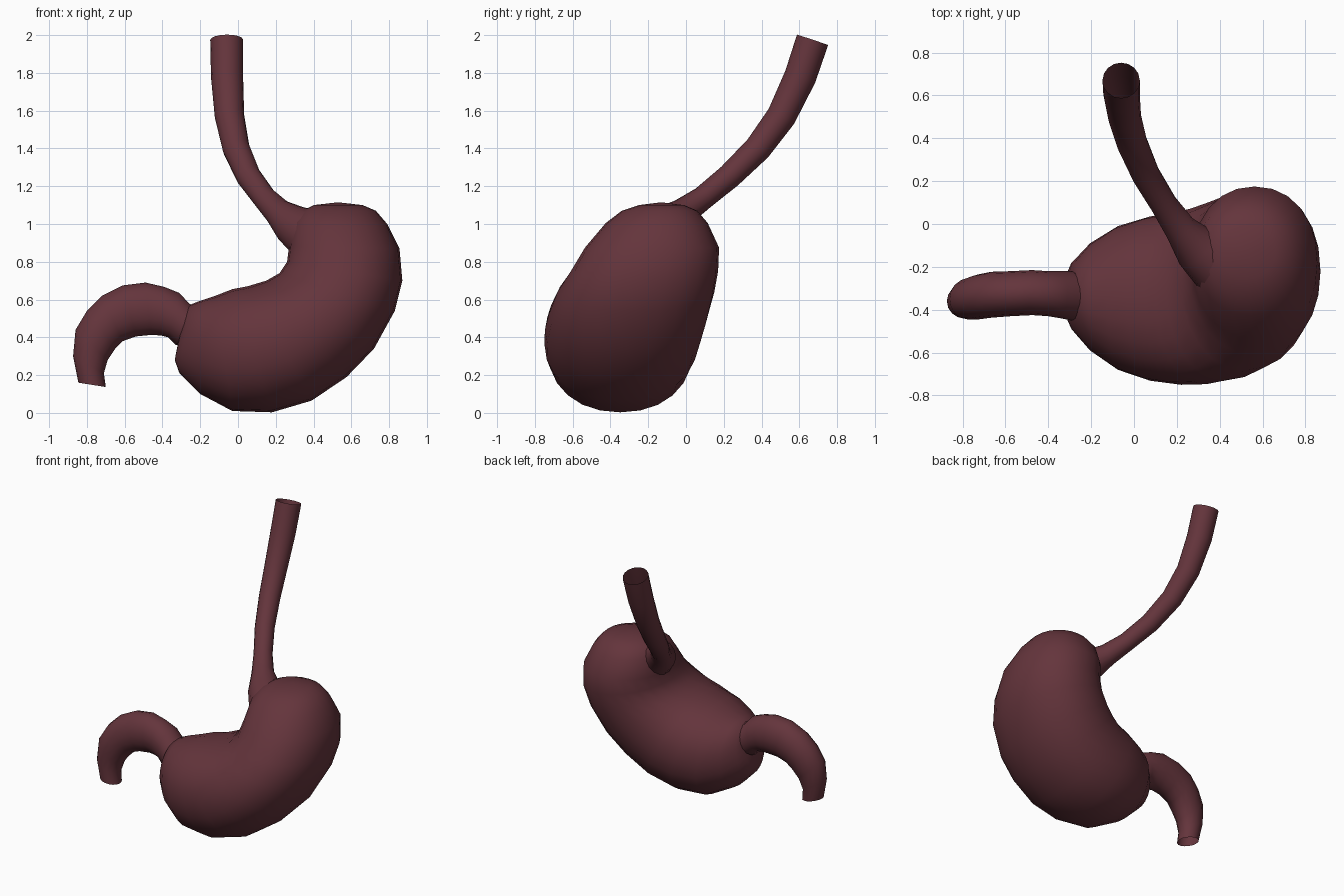
import bpy, bmesh, math
from mathutils import Vector

mat = bpy.data.materials.new("dark flesh red")
mat.diffuse_color = (0.128, 0.035, 0.045, 1)


def loft(name, rings, cap_start=None, cap_end=None):
    """Skin a list of vertex rings; optional pole points close the ends."""
    bm = bmesh.new()
    vr = [[bm.verts.new(p) for p in r] for r in rings]
    n = len(rings[0])
    for a, b in zip(vr, vr[1:]):
        for i in range(n):
            j = (i + 1) % n
            bm.faces.new((a[i], a[j], b[j], b[i]))
    for pole, ring in ((cap_start, vr[0]), (cap_end, vr[-1])):
        if pole:
            c = bm.verts.new(pole)
            for i in range(n):
                bm.faces.new((ring[i], ring[(i + 1) % n], c))
    bmesh.ops.recalc_face_normals(bm, faces=bm.faces)
    me = bpy.data.meshes.new(name)
    bm.to_mesh(me)
    bm.free()
    me.materials.append(mat)
    for p in me.polygons:
        p.use_smooth = True
    ob = bpy.data.objects.new(name, me)
    bpy.context.collection.objects.link(ob)
    return ob


def sections(table, n, power=2.0):
    """Oval rings from inner x,z / outer x,z / centre y / half depth."""
    rings = []
    for xi, zi, xo, zo, yc, ry in table:
        mid = Vector(((xi + xo) / 2, yc, (zi + zo) / 2))
        half = Vector(((xo - xi) / 2, 0, (zo - zi) / 2))
        ring = []
        for k in range(n):
            t = 2 * math.pi * k / n
            c, s = math.cos(t), math.sin(t)
            c = math.copysign(abs(c) ** (2 / power), c)
            s = math.copysign(abs(s) ** (2 / power), s)
            ring.append(mid + half * c + Vector((0, ry * s, 0)))
        rings.append(ring)
    return rings


def tube(path, n):
    """Round rings perpendicular to a path of x, y, z, radius."""
    pts = [Vector(p[:3]) for p in path]
    rings = []
    for i, p in enumerate(pts):
        d = (pts[min(i + 1, len(pts) - 1)] - pts[max(i - 1, 0)]).normalized()
        u = Vector((1, 0, 0))
        u = (u - d * u.dot(d)).normalized()
        v = d.cross(u)
        rings.append([p + (u * math.cos(2 * math.pi * k / n)
                           + v * math.sin(2 * math.pi * k / n)) * path[i][3]
                      for k in range(n)])
    return rings


# Stomach body, from the fundus round to the pylorus
body = [
    (0.40, 1.10, 0.66, 1.10, -0.13, 0.12),
    (0.34, 1.07, 0.73, 1.07, -0.14, 0.20),
    (0.29, 1.01, 0.79, 1.00, -0.155, 0.27),
    (0.27, 0.88, 0.855, 0.87, -0.18, 0.355),
    (0.26, 0.80, 0.87, 0.70, -0.22, 0.39),
    (0.22, 0.74, 0.83, 0.54, -0.265, 0.415),
    (0.15, 0.70, 0.72, 0.34, -0.305, 0.422),
    (0.10, 0.685, 0.575, 0.19, -0.33, 0.417),
    (0.05, 0.67, 0.39, 0.065, -0.345, 0.405),
    (-0.03, 0.655, 0.18, 0.003, -0.348, 0.383),
    (-0.12, 0.62, -0.03, 0.01, -0.345, 0.335),
    (-0.21, 0.59, -0.20, 0.10, -0.34, 0.25),
    (-0.26, 0.57, -0.31, 0.21, -0.335, 0.16),
    (-0.28, 0.53, -0.335, 0.28, -0.335, 0.10),
]
loft("stomach_body", sections(body, 24, 2.15),
     cap_start=(0.53, -0.13, 1.115), cap_end=(-0.31, -0.335, 0.41))

# Duodenum, arching over and down to an open end
duodenum = [
    (-0.33, 0.36, -0.26, 0.58, -0.335, 0.115),
    (-0.37, 0.40, -0.31, 0.635, -0.33, 0.11),
    (-0.41, 0.41, -0.39, 0.667, -0.325, 0.105),
    (-0.46, 0.413, -0.49, 0.69, -0.32, 0.105),
    (-0.54, 0.405, -0.61, 0.675, -0.325, 0.105),
    (-0.61, 0.38, -0.72, 0.62, -0.33, 0.107),
    (-0.65, 0.34, -0.80, 0.54, -0.34, 0.105),
    (-0.69, 0.28, -0.86, 0.44, -0.35, 0.095),
    (-0.71, 0.21, -0.873, 0.30, -0.36, 0.08),
    (-0.70, 0.137, -0.845, 0.16, -0.365, 0.072),
]
loft("duodenum", sections([(-0.29, 0.36, -0.22, 0.56, -0.335, 0.11)] + duodenum, 16))

# Oesophagus, open at the top and flaring into the stomach
loft("oesophagus", tube([
    (-0.06, 0.67, 1.975, 0.087),
    (-0.058, 0.605, 1.78, 0.085),
    (-0.045, 0.505, 1.57, 0.078),
    (-0.01, 0.38, 1.40, 0.072),
    (0.055, 0.23, 1.253, 0.066),
    (0.14, 0.09, 1.138, 0.063),
    (0.215, -0.02, 1.06, 0.075),
    (0.29, -0.11, 0.995, 0.11),
    (0.40, -0.19, 0.93, 0.15),
], 16))
